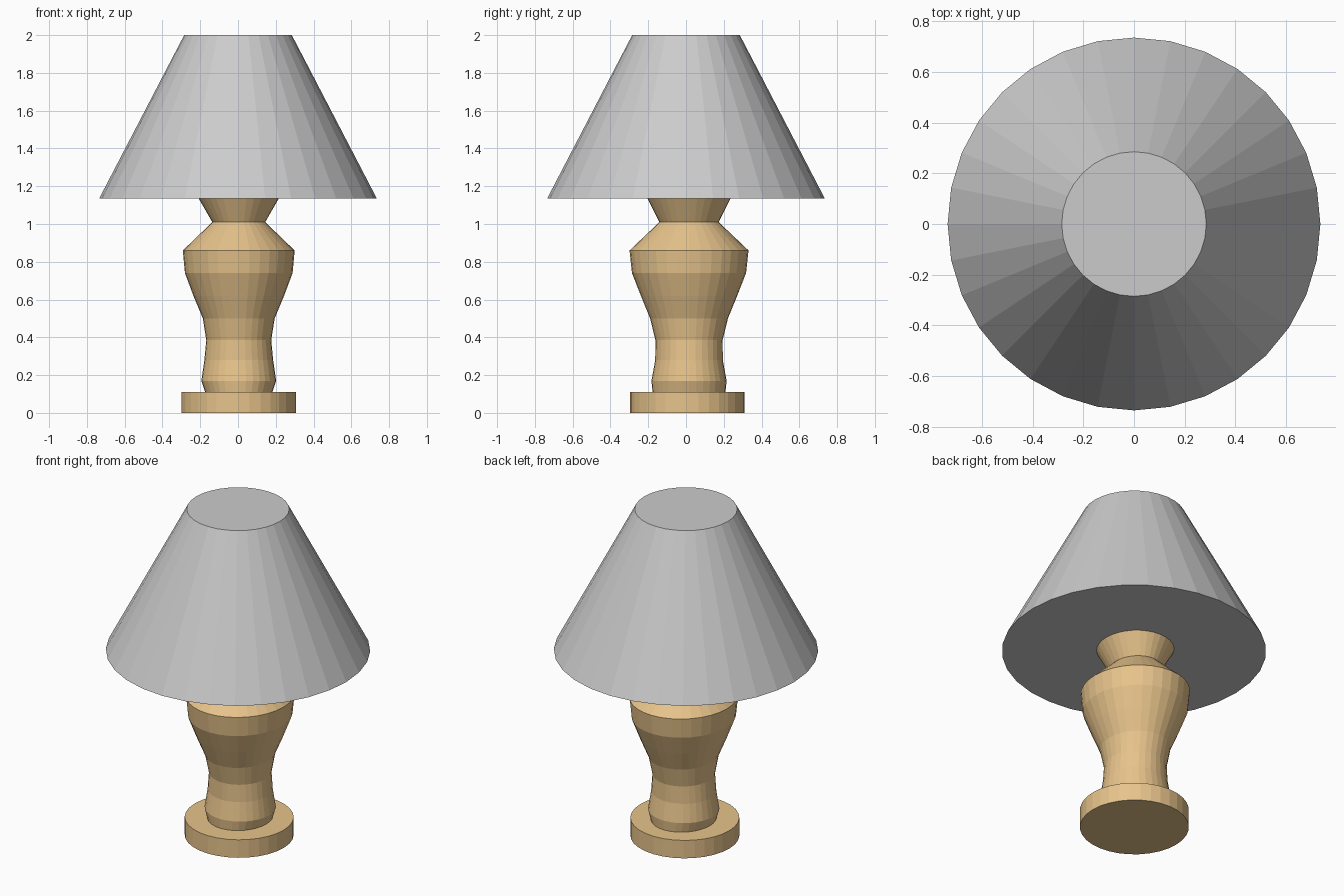
import bpy, bmesh
from math import cos, sin, pi

if "Cube" in bpy.data.objects:
    bpy.data.objects.remove(bpy.data.objects["Cube"])

SIDES = 32

wood = bpy.data.materials.new("wood")
wood.diffuse_color = (0.80, 0.55, 0.26, 1)
wood.use_nodes = True
wood.node_tree.nodes["Principled BSDF"].inputs["Base Color"].default_value = wood.diffuse_color


def lathe(name, rings, centre=(0, 0), material=None):
    """Closed faceted solid from (x radius, y radius, z) rings."""
    bm = bmesh.new()
    loops = []
    for rx, ry, z in rings:
        loops.append([bm.verts.new((centre[0] + rx * cos(2 * pi * i / SIDES),
                                    centre[1] + ry * sin(2 * pi * i / SIDES), z))
                      for i in range(SIDES)])
    for low, high in zip(loops, loops[1:]):
        for i in range(SIDES):
            j = (i + 1) % SIDES
            bm.faces.new((low[i], low[j], high[j], high[i]))
    bm.faces.new(loops[0][::-1])
    bm.faces.new(loops[-1])
    mesh = bpy.data.meshes.new(name)
    bm.to_mesh(mesh)
    bm.free()
    if material:
        mesh.materials.append(material)
    obj = bpy.data.objects.new(name, mesh)
    bpy.context.collection.objects.link(obj)
    return obj


# Foot disc
lathe("base", [(0.303, 0.303, 0), (0.303, 0.303, 0.11)], (0.003, 0.007), wood)

# Turned, slightly oval stem
lathe("stem", [
    (0.178, 0.193, 0.11),
    (0.198, 0.199, 0.17),
    (0.182, 0.179, 0.28),
    (0.172, 0.178, 0.385),
    (0.190, 0.206, 0.50),
    (0.240, 0.255, 0.62),
    (0.285, 0.302, 0.74),
    (0.296, 0.315, 0.86),
    (0.140, 0.157, 1.01),
    (0.212, 0.220, 1.135),
], (0.004, 0.016), wood)

# Conical shade, closed at both ends
lathe("shade", [(0.735, 0.735, 1.135), (0.285, 0.285, 2.0)])
